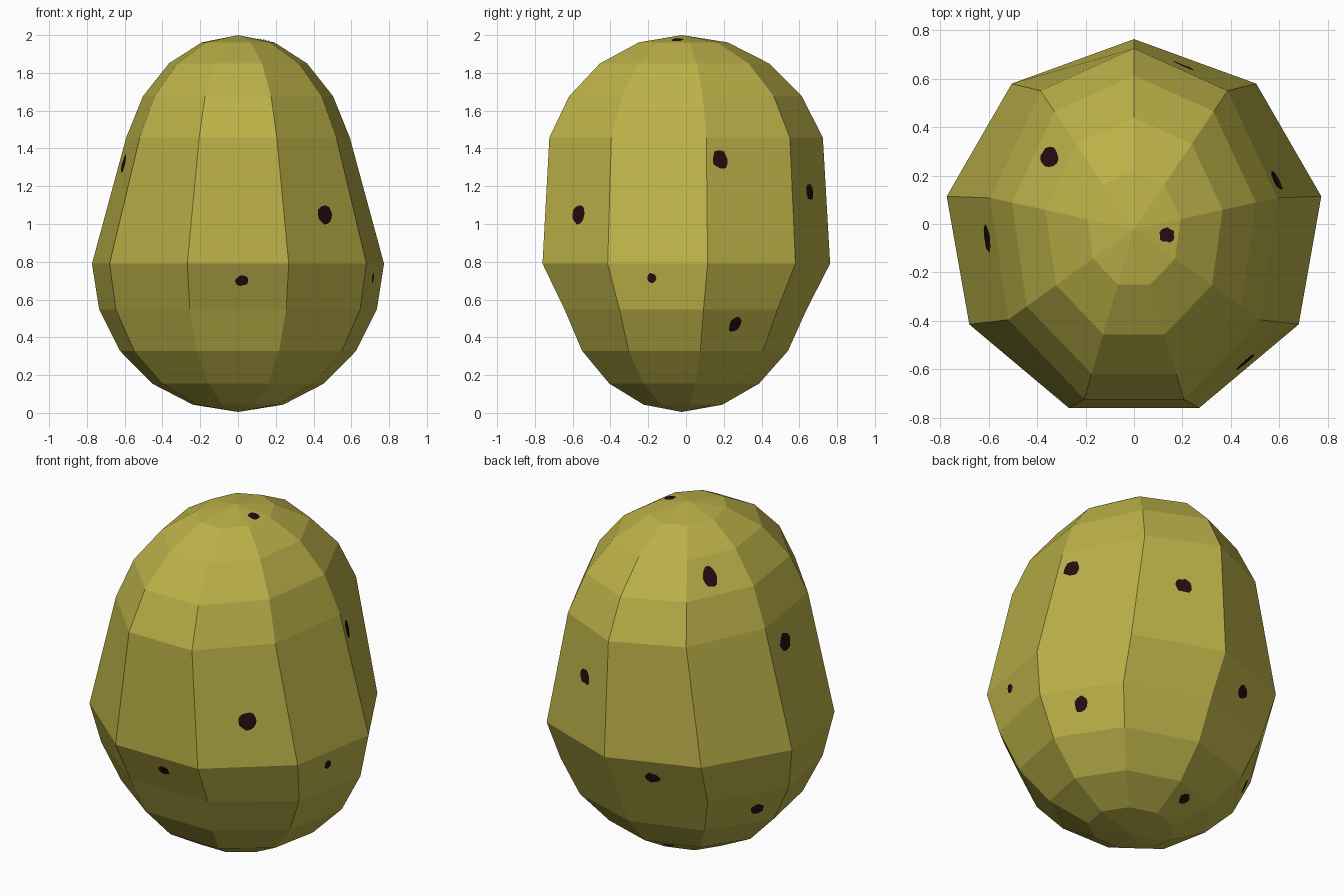
import bpy, bmesh, math, random
from mathutils import Vector
from mathutils.bvhtree import BVHTree

random.seed(4)
cube = bpy.data.objects.get("Cube")
if cube:
    bpy.data.objects.remove(cube)


def material(name, rgb):
    mat = bpy.data.materials.new(name)
    mat.use_nodes = True
    mat.diffuse_color = (*rgb, 1)
    mat.node_tree.nodes["Principled BSDF"].inputs["Base Color"].default_value = (*rgb, 1)
    return mat


def add_object(name, bm, mat):
    mesh = bpy.data.meshes.new(name)
    bm.to_mesh(mesh)
    mesh.materials.append(mat)
    obj = bpy.data.objects.new(name, mesh)
    bpy.context.collection.objects.link(obj)
    return obj


skin = material("olive yellow", (0.50, 0.44, 0.065))
dark = material("dark brown", (0.019, 0.004, 0.006))

# Body: nine-sided sphere, upper half lifted and narrowed, lower half slimmed
RADIUS, WAIST, LIFT, SHIFT = 0.785, 0.79, 0.425, -0.022
body = bmesh.new()
bmesh.ops.create_uvsphere(body, u_segments=9, v_segments=10, radius=RADIUS)
for v in body.verts:
    if v.co.z > 0.01:
        v.co.x *= 0.805
        v.co.z += LIFT
    elif v.co.z < -0.01:
        v.co.y *= 0.885
    v.co += Vector((0, SHIFT, WAIST))
bmesh.ops.recalc_face_normals(body, faces=body.faces)
add_object("egg_body", body, skin)
surface = BVHTree.FromBMesh(body)


def on_surface(point, gap):
    co, normal, _, _ = surface.find_nearest(point)
    return co + normal * gap


def spot(name, place, width, height, rings=4, sides=14):
    """Thin uneven patch that follows the facets around a point."""
    centre, normal, _, _ = surface.find_nearest(Vector(place))
    side = Vector((0, 0, 1)).cross(normal).normalized()
    up = normal.cross(side)
    bm = bmesh.new()
    wobble = [random.uniform(0.86, 1.1) for _ in range(sides)]
    middle = bm.verts.new(on_surface(centre, 0.004))
    last = None
    for r in range(1, rings + 1):
        ring = []
        for i in range(sides):
            a = math.tau * i / sides
            size = wobble[i] * r / rings / 2
            offset = side * math.cos(a) * width * size + up * math.sin(a) * height * size
            ring.append(bm.verts.new(on_surface(centre + offset, 0.004)))
        for i in range(sides):
            j = (i + 1) % sides
            if last:
                bm.faces.new((last[i], ring[i], ring[j], last[j]))
            else:
                bm.faces.new((middle, ring[i], ring[j]))
        last = ring
    add_object(name, bm, dark)


# Spots: place, width, height
spots = [
    ((0.465, -0.57, 1.05), 0.10, 0.11),
    ((0.02, -0.72, 0.70), 0.07, 0.06),
    ((0.71, -0.18, 0.715), 0.05, 0.05),
    ((-0.61, -0.06, 1.32), 0.12, 0.10),
    ((0.585, 0.18, 1.34), 0.09, 0.11),
    ((0.20, 0.655, 1.17), 0.09, 0.09),
    ((0.62, 0.28, 0.45), 0.075, 0.09),
    ((-0.235, 0.666, 0.665), 0.09, 0.075),
    ((-0.62, 0.21, 0.42), 0.075, 0.08),
    ((-0.10, 0.31, 0.11), 0.07, 0.07),
    ((-0.335, 0.27, 1.75), 0.08, 0.12),
    ((0.135, -0.045, 1.97), 0.06, 0.065),
]
for n, (place, width, height) in enumerate(spots, 1):
    spot(f"spot_{n}", place, width, height)
body.free()
